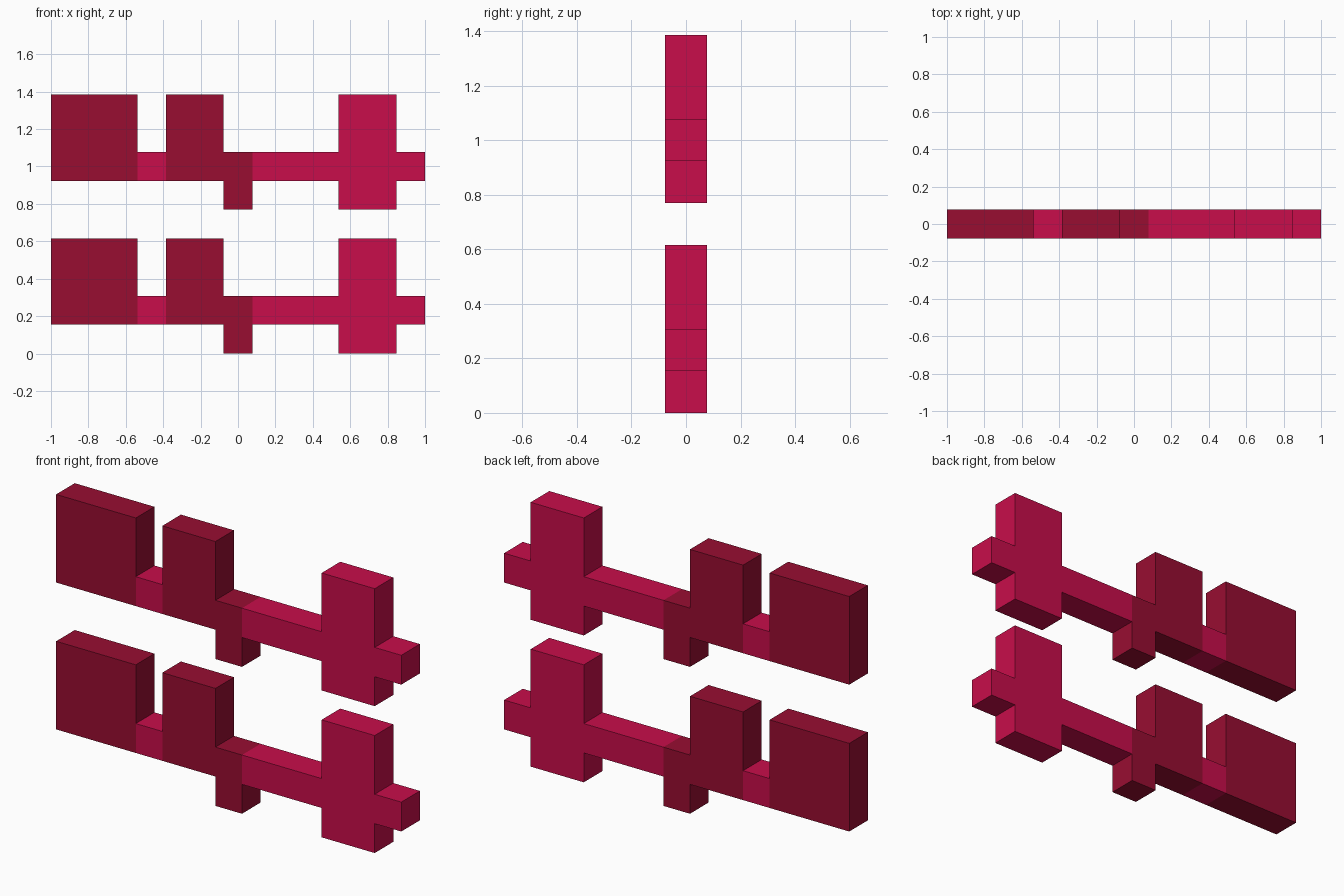
import bpy, bmesh, math

if "Cube" in bpy.data.objects:
    bpy.data.objects.remove(bpy.data.objects["Cube"])

U = 2 / 13          # size of one square cell
# Cell pattern seen from the front, top row first: D = dark, L = light
PATTERN = [
    "DDD.DD....LL.",
    "DDD.DD....LL.",
    "DDDLDDDLLLLLL",
    "......D...LL.",
]


def material(name, rgb):
    m = bpy.data.materials.new(name)
    m.diffuse_color = (*rgb, 1)
    m.use_nodes = True
    m.node_tree.nodes["Principled BSDF"].inputs["Base Color"].default_value = m.diffuse_color
    return m


MATS = [material("dark crimson", (0.314, 0.004, 0.031)),
        material("bright crimson", (0.578, 0.004, 0.069))]


def cell(i, k):
    row = len(PATTERN) - 1 - k
    if 0 <= row < len(PATTERN) and 0 <= i < 13:
        return PATTERN[row][i]
    return "."


def build_bar(name, z0):
    bm = bmesh.new()

    def quad(pts, mat):
        vs = [bm.verts.new(((x - 6.5) * U, y * U, z * U + z0)) for x, y, z in pts]
        bm.faces.new(vs).material_index = mat

    h = 0.5
    for k in range(len(PATTERN)):
        for i in range(13):
            c = cell(i, k)
            if c == ".":
                continue
            m = "DL".index(c)
            ring = [(i, k), (i + 1, k), (i + 1, k + 1), (i, k + 1)]
            # front and back
            quad([(x, -h, z) for x, z in ring], m)
            quad([(x, h, z) for x, z in reversed(ring)], m)
            # outer walls only where the neighbour is empty
            for e, (di, dk) in enumerate([(0, -1), (1, 0), (0, 1), (-1, 0)]):
                if cell(i + di, k + dk) == ".":
                    a, b = ring[e], ring[(e + 1) % 4]
                    quad([(a[0], -h, a[1]), (a[0], h, a[1]),
                          (b[0], h, b[1]), (b[0], -h, b[1])], m)
    # weld and merge the flat faces of each colour
    bmesh.ops.remove_doubles(bm, verts=bm.verts, dist=1e-4)
    bmesh.ops.recalc_face_normals(bm, faces=bm.faces)
    bmesh.ops.dissolve_limit(bm, angle_limit=math.radians(1), verts=bm.verts,
                             edges=bm.edges, delimit={'MATERIAL'})
    me = bpy.data.meshes.new(name)
    bm.to_mesh(me)
    bm.free()
    for mat in MATS:
        me.materials.append(mat)
    bpy.context.collection.objects.link(bpy.data.objects.new(name, me))


# Two identical bars, one above the other
build_bar("lower_bar", 0)
build_bar("upper_bar", 5 * U)
